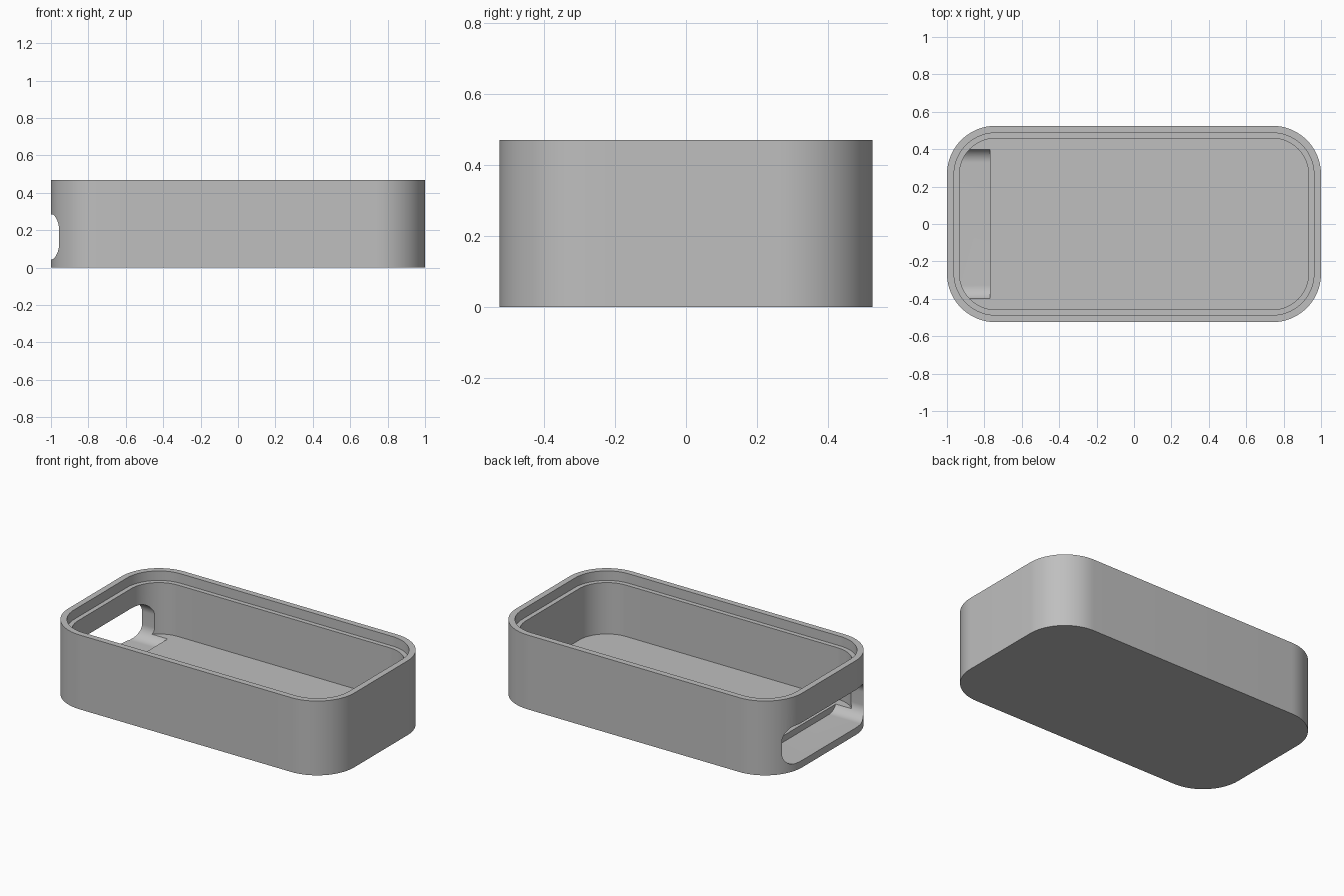
import bpy
import bmesh
from math import sin, cos, pi, radians

cube = bpy.data.objects.get("Cube")
if cube:
    bpy.data.objects.remove(cube)

HALF_X, HALF_Y, HEIGHT, RADIUS = 1.0, 0.525, 0.47, 0.26
LIP, WALL = 0.038, 0.067            # insets of the rim recess and the inner wall
LEDGE_Z, FLOOR_Z = 0.41, 0.085

grey = bpy.data.materials.new("plain grey")
grey.use_nodes = True
colour = (0.52, 0.52, 0.52, 1)
grey.diffuse_color = colour
grey.node_tree.nodes["Principled BSDF"].inputs["Base Color"].default_value = colour


def rounded_rect(hx, hy, r, steps=20):
    """Counter-clockwise outline of a rounded rectangle."""
    points = []
    for i, (sx, sy) in enumerate([(1, 1), (-1, 1), (-1, -1), (1, -1)]):
        for s in range(steps + 1):
            a = (i + s / steps) * pi / 2
            points.append((sx * (hx - r) + r * cos(a), sy * (hy - r) + r * sin(a)))
    return points


def loft(name, rings):
    """Skin a stack of matching rings and cap both ends."""
    bm = bmesh.new()
    loops = [[bm.verts.new(p) for p in ring] for ring in rings]
    n = len(loops[0])
    for a, b in zip(loops, loops[1:]):
        for i in range(n):
            j = (i + 1) % n
            bm.faces.new((a[i], a[j], b[j], b[i]))
    bm.faces.new(loops[0][::-1])
    bm.faces.new(loops[-1])
    bmesh.ops.recalc_face_normals(bm, faces=bm.faces)
    mesh = bpy.data.meshes.new(name)
    bm.to_mesh(mesh)
    bm.free()
    mesh.materials.append(grey)
    obj = bpy.data.objects.new(name, mesh)
    bpy.context.collection.objects.link(obj)
    return obj


# Open tray: outside wall, rim, recessed ledge, inside wall and floor
section = [(0, 0), (0, HEIGHT), (LIP, HEIGHT), (LIP, LEDGE_Z),
           (WALL, LEDGE_Z), (WALL, FLOOR_Z)]
tray = loft("case_tray", [
    [(x, y, z) for x, y in rounded_rect(HALF_X - d, HALF_Y - d, RADIUS - d)]
    for d, z in section])

# Rounded slot through the right end wall, dipping into the floor
slot = rounded_rect(0.408, 0.12, 0.08)
cutter = loft("slot_cutter", [[(x, y, z + 0.165) for y, z in slot]
                              for x in (-1.1, -0.77)])
cutter.hide_render = True
cutter.hide_viewport = True

cut = tray.modifiers.new("slot", 'BOOLEAN')
cut.operation = 'DIFFERENCE'
cut.solver = 'EXACT'
cut.object = cutter

# Bake the cut, drop the cutter, then shade
bpy.context.view_layer.update()
cut_mesh = bpy.data.meshes.new_from_object(
    tray.evaluated_get(bpy.context.evaluated_depsgraph_get()))
tray.modifiers.clear()
tray.data = cut_mesh
bpy.data.objects.remove(cutter)

for o in bpy.context.selected_objects:
    o.select_set(False)
tray.select_set(True)
bpy.context.view_layer.objects.active = tray
bpy.ops.object.shade_smooth_by_angle(angle=radians(30))
